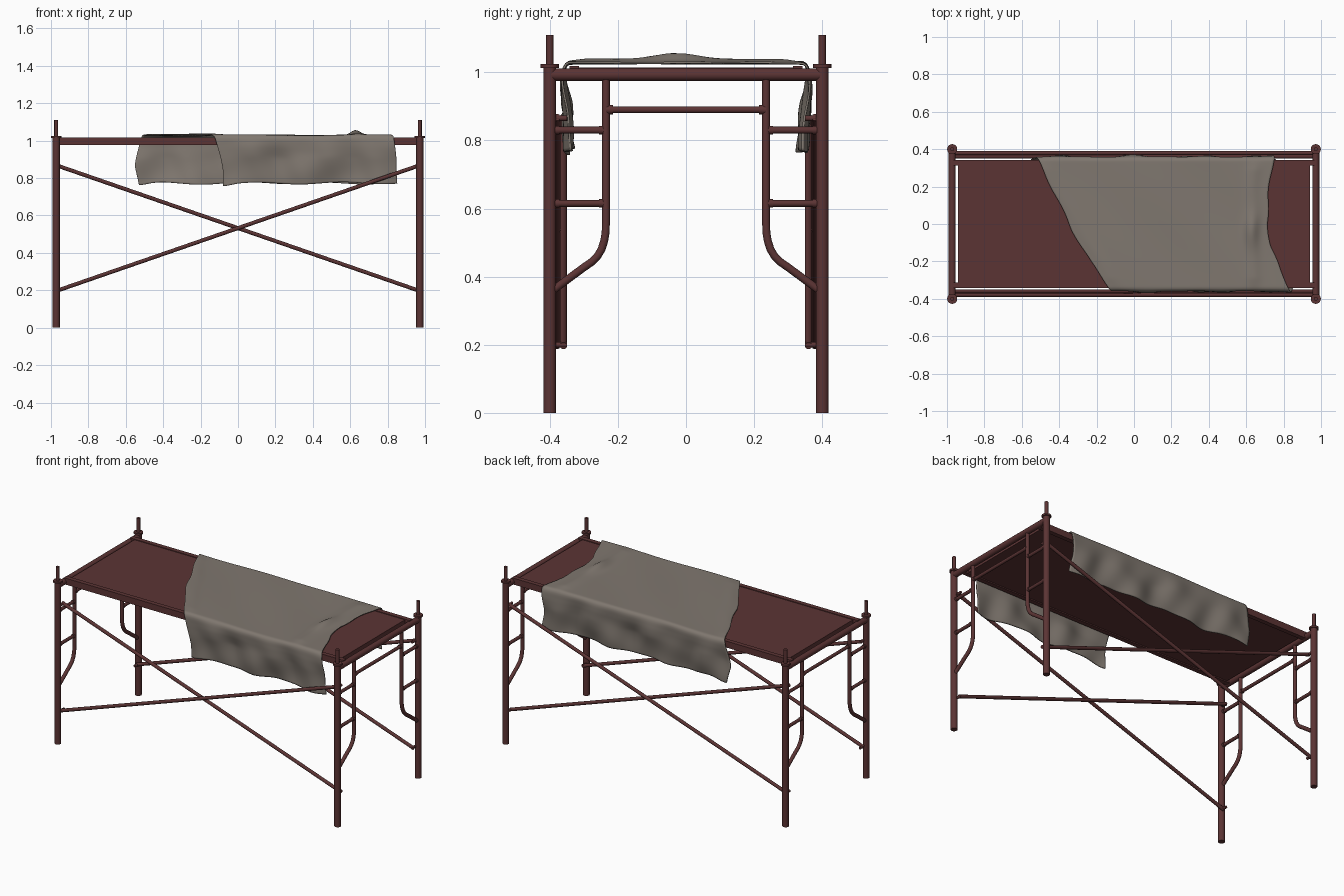
import bpy, bmesh, math
from mathutils import Vector

if "Cube" in bpy.data.objects:
    bpy.data.objects.remove(bpy.data.objects["Cube"])


def material(name, rgb):
    m = bpy.data.materials.new(name)
    m.diffuse_color = (*rgb, 1)
    m.use_nodes = True
    m.node_tree.nodes["Principled BSDF"].inputs["Base Color"].default_value = m.diffuse_color
    return m


RED = material("oxide red paint", (0.105, 0.034, 0.034))
CLOTH = material("grey canvas", (0.215, 0.186, 0.160))


def finish(name, bm, mat, smooth=True):
    bmesh.ops.recalc_face_normals(bm, faces=bm.faces)
    me = bpy.data.meshes.new(name)
    bm.to_mesh(me)
    bm.free()
    me.materials.append(mat)
    ob = bpy.data.objects.new(name, me)
    bpy.context.collection.objects.link(ob)
    if smooth:
        bpy.ops.object.select_all(action='DESELECT')
        ob.select_set(True)
        bpy.context.view_layer.objects.active = ob
        bpy.ops.object.shade_smooth_by_angle(angle=math.radians(40))
    return ob


def tube(bm, points, r, sides=16):
    """Sweep a capped round tube along points."""
    pts = [Vector(p) for p in points]
    rings = []
    for i, p in enumerate(pts):
        t = (pts[min(i + 1, len(pts) - 1)] - pts[max(i - 1, 0)]).normalized()
        a = Vector((1, 0, 0)) if abs(t.x) < 0.7 else Vector((0, 1, 0))
        a = (a - t * a.dot(t)).normalized()
        b = t.cross(a)
        rings.append([bm.verts.new(p + r * (a * math.cos(k * math.tau / sides) + b * math.sin(k * math.tau / sides)))
                      for k in range(sides)])
    for r0, r1 in zip(rings, rings[1:]):
        for k in range(sides):
            n = (k + 1) % sides
            bm.faces.new((r0[k], r0[n], r1[n], r1[k]))
    bm.faces.new(rings[0])
    bm.faces.new(rings[-1])


def box(bm, x0, x1, y0, y1, z0, z1):
    vs = bmesh.ops.create_cube(bm, size=1)["verts"]
    for v in vs:
        v.co = ((x0 + x1) / 2 + v.co.x * (x1 - x0), (y0 + y1) / 2 + v.co.y * (y1 - y0),
                (z0 + z1) / 2 + v.co.z * (z1 - z0))


PX, PY = 0.972, 0.40

for sx, end in ((-1, "left"), (1, "right")):
    x = sx * PX
    # corner posts with collar and coupling pin
    for sy, side in ((-1, "front"), (1, "back")):
        y = sy * PY
        bm = bmesh.new()
        tube(bm, [(x, y, 0), (x, y, 1.02)], 0.019, 20)
        finish(f"{end}_{side}_post", bm, RED)
        bm = bmesh.new()
        tube(bm, [(x, y, 1.013), (x, y, 1.024)], 0.027, 20)
        tube(bm, [(x, y, 1.0), (x, y, 1.11)], 0.0105)
        finish(f"{end}_{side}_coupling_pin", bm, RED)
        # curved inner leg with rungs
        bm = bmesh.new()
        path = [(0.235, 0.98), (0.235, 0.56), (0.236, 0.53), (0.240, 0.505), (0.248, 0.48),
                (0.260, 0.46), (0.277, 0.443), (0.30, 0.427), (0.395, 0.357)]
        tube(bm, [(x, sy * a, z) for a, z in path], 0.0115)
        for z in (0.83, 0.615):
            tube(bm, [(x, sy * 0.24, z), (x, y, z)], 0.010)
            for a in (0.243, 0.372):
                tube(bm, [(x, sy * a, z), (x, sy * (a + 0.012), z)], 0.0125)
        finish(f"{end}_{side}_inner_leg", bm, RED)
        # brace lugs
        bm = bmesh.new()
        for z in (0.20, 0.865):
            tube(bm, [(x - sx * 0.008, sy * 0.35, z), (x - sx * 0.008, y, z)], 0.008, 12)
        finish(f"{end}_{side}_brace_lugs", bm, RED)
    # top bar and lower crossbar
    bm = bmesh.new()
    tube(bm, [(x, -PY, 0.993), (x, PY, 0.993)], 0.0185, 20)
    finish(f"{end}_top_bar", bm, RED)
    bm = bmesh.new()
    tube(bm, [(x, -0.235, 0.89), (x, 0.235, 0.89)], 0.010)
    for s in (-1, 1):
        tube(bm, [(x, s * 0.215, 0.89), (x, s * 0.235, 0.89)], 0.0135)
    finish(f"{end}_crossbar", bm, RED)

# diagonal cross braces
for sy, side in ((-1, "front"), (1, "back")):
    for d, y in ((1, 0.360), (-1, 0.379)):
        bm = bmesh.new()
        tube(bm, [(-d * 0.97, sy * y, 0.868), (d * 0.97, sy * y, 0.197)], 0.0105)
        finish(f"{side}_brace_{'falling' if d > 0 else 'rising'}", bm, RED)

# walking deck with side rails hooked over the end bars
bm = bmesh.new()
box(bm, -0.94, 0.94, -0.335, 0.335, 0.985, 1.014)
finish("deck_plate", bm, RED, False)
bm = bmesh.new()
for s in (-1, 1):
    box(bm, -0.972, 0.972, s * 0.328 - 0.014, s * 0.328 + 0.014, 0.978, 1.018)
finish("deck_rails", bm, RED, False)


# draped canvas sheet
def interp(y, table):
    for (y0, a), (y1, b) in zip(table, table[1:]):
        if y <= y1:
            t = max(0, (y - y0) / (y1 - y0))
            return a + (b - a) * t
    return table[-1][1]


LEFT = [(-0.62, -0.075), (-0.52, -0.085), (-0.36, -0.12), (-0.2, -0.235), (-0.03, -0.335), (0.15, -0.42),
        (0.36, -0.525), (0.5, -0.55), (0.62, -0.535)]
RIGHT = [(-0.62, 0.86), (-0.52, 0.845), (-0.36, 0.84), (-0.25, 0.785), (-0.12, 0.735), (0.0, 0.715),
         (0.15, 0.72), (0.36, 0.75), (0.5, 0.745), (0.62, 0.76)]
NU, NV, EDGE, LEN = 90, 110, 0.35, 0.61


def cloth_point(u, s):
    """u runs along x, s along the drape from front hem to back hem."""
    x = interp(s, LEFT) * (1 - u) + interp(s, RIGHT) * u
    sg = 1 if s > 0 else -1
    a = abs(s)
    top = 1.028 + 0.003 * math.sin(9 * x + 5 * s) * math.sin(7 * s + 2 * x)
    if a < EDGE:
        y = s
        fade = min(1, (EDGE - a) / 0.06)
        # ridge near the right end, light creases on the left
        ridge = math.exp(-((x - 0.63 - 0.12 * s * s) / 0.035) ** 2)
        peak = 0.008 + 0.020 * math.exp(-((s + 0.03) / 0.09) ** 2)
        z = top + fade * (ridge * peak + 0.005 * math.exp(-((x + 0.3 + 0.6 * s) / 0.04) ** 2))
    else:
        h = a - EDGE
        k = min(1, h / 0.12)
        ph = 1.3 if sg > 0 else 0
        fold = (0.55 * math.sin(17 * x + 6 * h + ph) + 0.3 * math.sin(31 * x - 14 * h + 2 * ph)
                + 0.25 * math.sin(9 * x + 25 * h))
        y = sg * (EDGE + 0.008 * min(1, h / 0.02) - 0.085 * max(0, h - 0.06) + 0.017 * k * fold)
        z = top - h * 0.99 + 0.006 * k * math.sin(14 * x + ph) - 0.012 * k * math.exp(-(u / 0.06) ** 2)
    # ragged side edges
    x += 0.005 * math.sin(23 * s) * (2 * abs(u - 0.5)) ** 4
    return x, y, z


bm = bmesh.new()
grid = [[bm.verts.new(cloth_point(i / NU, -LEN + 2 * LEN * j / NV)) for i in range(NU + 1)] for j in range(NV + 1)]
for j in range(NV):
    for i in range(NU):
        bm.faces.new((grid[j][i], grid[j][i + 1], grid[j + 1][i + 1], grid[j + 1][i]))
bmesh.ops.smooth_vert(bm, verts=bm.verts, factor=0.5, use_axis_x=True, use_axis_y=True, use_axis_z=True)
sheet = finish("draped_canvas", bm, CLOTH)
mod = sheet.modifiers.new("thickness", 'SOLIDIFY')
mod.thickness = 0.006
mod.offset = 0
